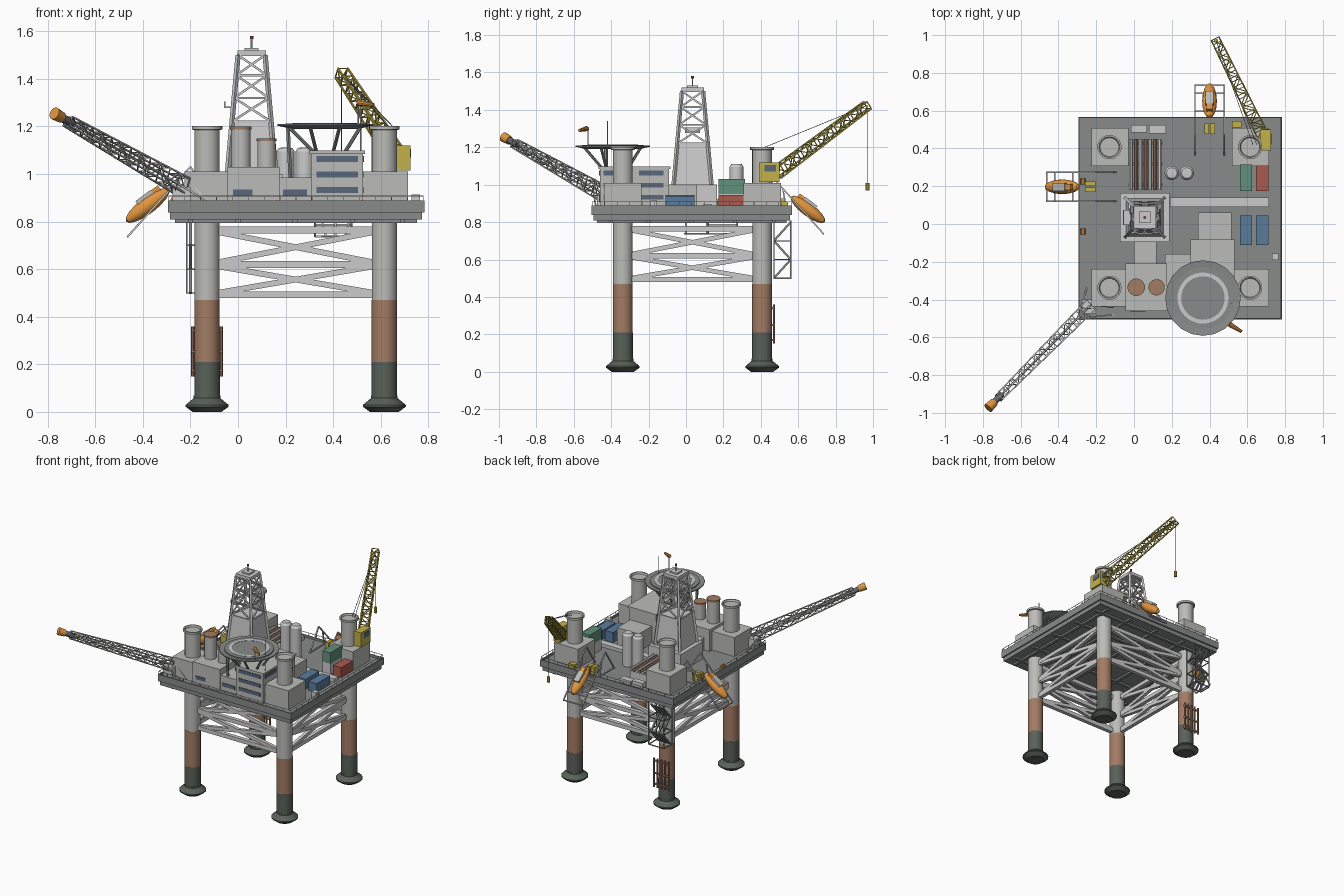
import bpy, bmesh, math
from mathutils import Matrix, Vector

if "Cube" in bpy.data.objects:
    bpy.data.objects.remove(bpy.data.objects["Cube"])

V, PI = Vector, math.pi
def colour(name, r, g, b):
    m = bpy.data.materials.new(name); m.diffuse_color = (r, g, b, 1); return m
YEL, ORG = colour("yellow", .55, .44, .07), colour("orange", .75, .3, .05)
RUST, ALGAE = colour("rust", .36, .2, .13), colour("algae", .1, .12, .1)
PALE, DARK = colour("pale", .5, .5, .48), colour("dark", .13, .14, .15)
DECK, WHITE = colour("deck_grey", .25, .26, .26), colour("white", .8, .8, .78)
BLUE, RED, GREEN = colour("blue", .1, .2, .33), colour("red", .4, .1, .08), colour("green", .12, .28, .2)
GLASS = colour("glass", .1, .14, .2)

def finish(name, bm, mat=None, M=None):
    me = bpy.data.meshes.new(name); bm.to_mesh(me); bm.free()
    if mat: me.materials.append(mat)
    o = bpy.data.objects.new(name, me); bpy.context.collection.objects.link(o)
    if M: o.matrix_world = M
    return o
def boxes(name, dims, mat=None, M=None):
    bm = bmesh.new()
    for x0, x1, y0, y1, z0, z1 in dims:
        T = Matrix.Translation(((x0+x1)/2, (y0+y1)/2, (z0+z1)/2)) @ Matrix.Diagonal((x1-x0, y1-y0, z1-z0, 1))
        bmesh.ops.create_cube(bm, size=1, matrix=T)
    return finish(name, bm, mat, M)
def tubes(name, segs, r, mat=None, n=6, r2=None, M=None):
    bm = bmesh.new()
    for a, b in segs:
        a, b = V(a), V(b); d = b-a
        T = Matrix.Translation((a+b)/2) @ d.to_track_quat('Z', 'Y').to_matrix().to_4x4() @ Matrix.Rotation(PI/n, 4, 'Z')
        bmesh.ops.create_cone(bm, cap_ends=True, segments=n, radius1=r, radius2=r if r2 is None else r2, depth=d.length, matrix=T)
    return finish(name, bm, mat, M)
def lathe(name, x, y, prof, mat=None, n=24):
    bm = bmesh.new()
    vs = [bm.verts.new((r, 0, z)) for r, z in prof]
    es = [bm.edges.new(p) for p in zip(vs, vs[1:])]
    bmesh.ops.spin(bm, geom=vs+es, cent=(0, 0, 0), axis=(0, 0, 1), angle=2*PI, steps=n)
    bmesh.ops.remove_doubles(bm, verts=bm.verts, dist=1e-4)
    bmesh.ops.recalc_face_normals(bm, faces=bm.faces)
    return finish(name, bm, mat, Matrix.Translation((x, y, 0)))
def lattice(name, A, B, wa, wb, n, r, mat):
    A, B = V(A), V(B); d = (B-A).normalized()
    s = d.cross(V((0, 0, 1))).normalized(); u = s.cross(d)
    def ring(i):
        t = i/n; w = (wa+(wb-wa)*t)/2
        return [A.lerp(B, t)+s*w*i1+u*w*j1 for i1, j1 in ((-1, -1), (1, -1), (1, 1), (-1, 1))]
    R = [ring(i) for i in range(n+1)]
    tubes(name+"_chords", [(R[0][k], R[n][k]) for k in range(4)], r, mat, 4)
    web = [(R[i][k], R[i+1][(k+1) % 4]) if i % 2 else (R[i][(k+1) % 4], R[i+1][k]) for i in range(n) for k in range(4)]
    web += [(q[k], q[(k+1) % 4]) for q in R for k in range(4)]
    tubes(name+"_web", web, r*.65, mat, 4)

LX, LY = (-.13, .615), (-.338, .407)
X0, X1, Y0, Y1, DZ = -.295, .783, -.505, .567, .872

# Legs with feet, rust zone, deck boxes and capped columns
for i, x in enumerate(LX):
    for j, y in enumerate(LY):
        t = ("front_", "back_")[j]+("left_", "right_")[i]
        lathe(t+"foot", x, y, [(0, 0), (.06, 0), (.09, .022), (.09, .03), (.056, .058), (.056, .07), (0, .07)], ALGAE, 16)
        tubes(t+"leg_splash_zone", [((x, y, .06), (x, y, .21))], .054, ALGAE, 24)
        tubes(t+"leg_rust_zone", [((x, y, .21), (x, y, .47))], .0535, RUST, 24)
        tubes(t+"leg_upper", [((x, y, .47), (x, y, .82))], .053, PALE, 24)
        boxes(t+"leg_house", [(x-.095, x+.1, y-.1, y+.1, DZ, 1.01)], PALE)
        lathe(t+"column", x, y, [(0, 1.01), (.053, 1.01), (.053, 1.185), (.064, 1.187), (.064, 1.202), (.055, 1.202), (.05, 1.19), (0, 1.19)], PALE)

# Bracing on all four sides
H = (.765, .62, .493)
sides = [((LX[0], y), (LX[1], y)) for y in LY]+[((x, LY[0]), (x, LY[1])) for x in LX]
tubes("horizontal_braces", [((*a, z), (*b, z)) for a, b in sides for z in H], .02, None, 4)
cross = []
for a, b in sides:
    for hi, lo in zip(H, H[1:]):
        cross += [((*a, hi), (*b, lo)), ((*a, lo), (*b, hi))]
tubes("cross_braces", cross, .017, None, 4)

# Deck slabs, underside beams, kick board and railing
boxes("deck_lower_slab", [(X0+.01, X1-.01, Y0+.01, Y1-.01, .808, .838)], DECK)
boxes("deck_upper_slab", [(X0, X1, Y0, Y1, .838, DZ)], DECK)
boxes("underside_beams", [(X0+.03, X1-.03, y-.01, y+.01, .795, .81) for y in (-.4, -.2, .03, .26, .47)]
      + [(x-.01, x+.01, Y0+.03, Y1-.03, .795, .81) for x in (-.2, 0, .24, .48, .69)], DECK)
k = .007
boxes("kick_board", [(X0, X1, Y0, Y0+k, DZ, .888), (X0, X1, Y1-k, Y1, DZ, .888),
                     (X0, X0+k, Y0, Y1, DZ, .888), (X1-k, X1, Y0, Y1, DZ, .888)], DECK)
c = [V((X0+.004, Y0+.004, 0)), V((X1-.004, Y0+.004, 0)), V((X1-.004, Y1-.004, 0)), V((X0+.004, Y1-.004, 0))]
rail = []
for a, b in zip(c, c[1:]+c[:1]):
    rail += [(a+V((0, 0, .908)), b+V((0, 0, .908)))]
    rail += [(a.lerp(b, i/16)+V((0, 0, DZ)), a.lerp(b, i/16)+V((0, 0, .908))) for i in range(16)]
tubes("railing", rail, .002, None, 4)

# Hanging platform under the deck
boxes("hanging_platform", [(.35, .47, -.01, .12, .735, .742)], DECK)
tubes("platform_hangers", [((x+dx, y, .81), (x, y, .738)) for x, dx in ((.37, -.02), (.41, 0), (.45, .02)) for y in (0, .11)], .006, None, 4)

# Stair tower and boat landing on the back left leg
flights, posts = [], [((x, y, .5), (x, y, .81)) for x in (-.215, -.09) for y in (.47, .56)]
for i in range(3):
    z = .5+.1*i; ya, yb = ((.47, .56), (.56, .47))[i % 2]
    flights += [((x, ya, z), (x, yb, z+.1)) for x in (-.2, -.17, -.14, -.11)]
    posts += [((-.215, y, z), (-.09, y, z)) for y in (.47, .56)]+[((x, .47, z), (x, .56, z)) for x in (-.215, -.09)]
tubes("stair_flights", flights, .008, DECK, 4)
tubes("stair_frame", posts, .004, DECK, 4)
tubes("boat_landing_fenders", [((x, .47, .15), (x, .47, .36)) for x in (-.19, -.16, -.13, -.1, -.07)], .007, RUST, 6)
tubes("boat_landing_rails", [((-.195, .465, z), (-.065, .465, z)) for z in (.17, .25, .34)], .007, RUST, 6)

# Front buildings, accommodation block and low deck houses
boxes("process_house", [(-.045, .175, -.46, -.21, DZ, 1.03)], PALE)
boxes("link_house", [(.165, .31, -.45, -.16, DZ, .985)], PALE)
boxes("accommodation_block", [(.307, .526, -.46, -.09, DZ, 1.09), (.3, .533, -.467, -.083, 1.085, 1.098)], PALE)
boxes("rear_annex", [(.34, .515, -.1, .06, DZ, 1.0)], PALE)
boxes("windows", [(.33, .505, -.464, -.459, z, z+.025) for z in (.92, .985, 1.05)]
      + [(.525, .53, y, y+.13, z, z+.025) for y in (-.44, -.25) for z in (.92, .985, 1.05)]
      + [(-.02, .06, -.464, -.459, .91, .935), (.19, .29, -.454, -.449, .91, .935)], GLASS)
for n, x, r, z in (("tall", .012, .042, 1.2), ("short", .12, .039, 1.15)):
    tubes(n+"_exhaust", [((x, -.335, 1.03), (x, -.335, z-.012))], r, PALE, 20)
    tubes(n+"_exhaust_cap", [((x, -.335, z-.012), (x, -.335, z))], r+.004, RUST, 20)
for n, x in (("left", .2), ("right", .28)):
    lathe(n+"_tank", x, .27, [(0, DZ), (.038, DZ), (.038, 1.095), (.028, 1.11), (0, 1.112)], WHITE, 20)
boxes("pipe_walkway", [(.19, .715, .09, .14, DZ, .895)])
boxes("ramp", [(0, .12, -.21, -.08, DZ, .96)], PALE)
boxes("deck_lockers", [(-.015, .07, .485, .525, DZ, .91), (.08, .17, .48, .525, DZ, .9), (.73, .765, -.19, -.155, DZ, .915)])
boxes("yellow_locker", [(.52, .57, .51, .545, DZ, .91)], YEL)
tubes("life_rafts", [((-.27, y-.015, .89), (-.27, y+.015, .89)) for y in (-.04, .225)], .014, ORG, 10)

# Pipe rack
for nm, s, m in (("steel_pipes", 0, None), ("rusty_pipes", 1, RUST)):
    tubes(nm, [((-.015+.025*i, .18, .945), (-.015+.025*i, .45, .945)) for i in range(s, 7, 2)], .0115, m, 8)
boxes("pipe_rack", [(-.03, .15, y, y+.015, DZ, .935) for y in (.2, .31, .42)])

# Containers
boxes("blue_containers", [(.647, .713, -.11, .045, DZ, .936), (.56, .625, -.11, .045, DZ, .945)], BLUE)
boxes("red_container", [(.647, .713, .175, .34, DZ, .945)], RED)
boxes("green_container", [(.56, .625, .175, .315, .95, 1.03)], GREEN)
boxes("lower_container", [(.56, .625, .175, .315, DZ, .95)])

# Drilling derrick
CX, CY = .057, .035
boxes("derrick_base", [(CX-.13, CX+.13, CY-.13, CY+.13, DZ, 1.0)])
half = lambda z: .102-(z-1)*.047/.52
tubes("derrick_cladding", [((CX, CY, 1), (CX, CY, 1.22))], half(1)*1.39, None, 4, half(1.22)*1.39)
def dring(z):
    h = half(z)
    return [V((CX+i*h, CY+j*h, z)) for i, j in ((-1, -1), (1, -1), (1, 1), (-1, 1))]
R = [dring(z) for z in (1.0, 1.22, 1.32, 1.415, 1.5)]
tubes("derrick_corners", list(zip(R[0], R[-1])), .011, None, 4)
tubes("derrick_braces", [s for a, b in zip(R[1:], R[2:]) for q in range(4) for s in
      ((a[q], b[(q+1) % 4]), (a[(q+1) % 4], b[q]), (a[q], a[(q+1) % 4]))], .0065, None, 4)
boxes("derrick_crown", [(CX-.06, CX+.06, CY-.06, CY+.06, 1.497, 1.52), (CX-.03, CX+.03, CY-.03, CY+.03, 1.52, 1.53)])
boxes("monkey_board", [(CX-.115, CX-.07, CY-.04, CY+.04, 1.277, 1.284), (CX-.115, CX-.11, CY-.04, CY+.04, 1.284, 1.305)])
tubes("derrick_mast", [((CX, CY, 1.52), (CX, CY, 1.57))], .004)
tubes("derrick_beacon", [((CX, CY, 1.567), (CX, CY, 1.58))], .008, RED, 8)

# Helideck with painted ring, struts, windsock and antenna
HX, HY = .365, -.392
lathe("helideck", HX, HY, [(0, 1.19), (.15, 1.19), (.17, 1.197), (.2, 1.203), (.2, 1.21), (.165, 1.206), (.165, 1.213), (0, 1.213)], DECK, 20)
lathe("helideck_ring", HX, HY, [(.115, 1.213), (.115, 1.215), (.135, 1.215), (.135, 1.213)], WHITE, 40)
struts = []
for i in range(8):
    a = i*PI/4+PI/8; dx, dy = math.cos(a), math.sin(a)
    struts.append(((HX+dx*.16, HY+dy*.16, 1.195), (min(max(HX+dx*.09, .32), .515), max(HY+dy*.09, -.45), 1.09)))
tubes("helideck_struts", struts, .008, DECK, 6)
tubes("helideck_side_legs", [((.21, y, 1.195), (.22, y, .98)) for y in (-.43, -.33)], .009, DECK, 6)
tubes("windsock_pole", [((.505, -.525, 1.2), (.505, -.525, 1.305))], .003)
tubes("windsock", [((.505, -.53, 1.3), (.57, -.57, 1.29))], .014, ORG, 10, .008)
tubes("antenna", [((.515, -.42, 1.09), (.515, -.42, 1.34))], .003)

# Pedestal crane
boxes("crane_cab", [(.668, .724, .39, .5, 1.015, 1.12)], YEL)
boxes("crane_window", [(.68, .712, .498, .503, 1.07, 1.105), (.722, .727, .42, .48, 1.07, 1.105)], GLASS)
TIP = V((.435, .97, 1.425))
lattice("crane_boom", (.675, .48, 1.06), TIP, .06, .045, 11, .005, YEL)
tubes("crane_cables", [((.63, .42, 1.2), TIP), ((.65, .42, 1.2), TIP), (TIP, TIP-V((0, 0, .42)))], .002, DARK, 4)
tubes("crane_hook", [(TIP-V((0, 0, .415)), TIP-V((0, 0, .455)))], .011, YEL, 8)

# Flare boom
lattice("flare_boom", (-.235, -.435, .95), (-.715, -.918, 1.222), .068, .04, 12, .0045, PALE)
tubes("flare_pipe", [((-.235, -.435, .95), (-.725, -.928, 1.228))], .006, None, 6)
tubes("flare_stack", [((-.7, -.903, 1.213), (-.745, -.948, 1.24))], .018, DARK, 12)
tubes("flare_tip", [((-.74, -.943, 1.237), (-.772, -.975, 1.255))], .023, ORG, 12, .027)
boxes("flare_pedestal", [(-.275, -.2, -.475, -.4, DZ, .945)])
tubes("flare_stays", [((-.3, -.5, .99), (-.11, -.48, DZ)), ((-.3, -.5, .99), (-.25, -.34, DZ)), ((-.23, -.43, .99), (-.11, -.44, DZ))], .005, None, 4)

# Lifeboats on sloping davits; local +x points away from the deck edge
for n, M in (("left", Matrix.Translation((X0, .197, 0)) @ Matrix.Rotation(PI, 4, 'Z')),
             ("back", Matrix.Translation((.4, Y1, 0)) @ Matrix.Rotation(PI/2, 4, 'Z'))):
    B = M @ Matrix.Translation((.085, 0, .868)) @ Matrix.Rotation(math.radians(37), 4, 'Y')
    bm = bmesh.new()
    bmesh.ops.create_uvsphere(bm, u_segments=14, v_segments=8, radius=1,
        matrix=Matrix.Diagonal((.113, .039, .036, 1)) @ Matrix.Rotation(PI/2, 4, 'Y'))
    finish(n+"_lifeboat_hull", bm, ORG, B)
    boxes(n+"_lifeboat_canopy", [(-.05, .03, -.021, .021, .02, .045)], PALE, B)
    boxes(n+"_lifeboat_cabin", [(-.085, -.05, -.016, .016, .01, .042)], ORG, B)
    seg = []
    for y in (-.077, .077):
        seg += [((-.095, y, 1.03), (.168, y, .738)), ((-.2, y, DZ), (-.095, y, 1.03)), ((-.03, y, DZ), (-.05, y, .98)), ((-.2, y, .878), (0, y, .878))]
    seg += [((x, -.077, z), (x, .077, z)) for x, z in ((.168, .738), (.125, .786), (.03, .89))]
    tubes(n+"_davit", seg, .0055, None, 4, M=M)
    boxes(n+"_winch", [(-.09, -.035, -.028, -.003, DZ, .925), (-.09, -.035, .003, .028, DZ, .925)], YEL, M)

# Smooth round parts, keep edges sharp
for o in bpy.context.collection.objects: o.select_set(True)
bpy.context.view_layer.objects.active = bpy.data.objects["helideck"]
bpy.ops.object.shade_smooth_by_angle(angle=math.radians(30))

for m in bpy.data.materials:
    if m.users and not m.is_grease_pencil:
        m.use_nodes = True
        m.node_tree.nodes["Principled BSDF"].inputs["Base Color"].default_value = m.diffuse_color
